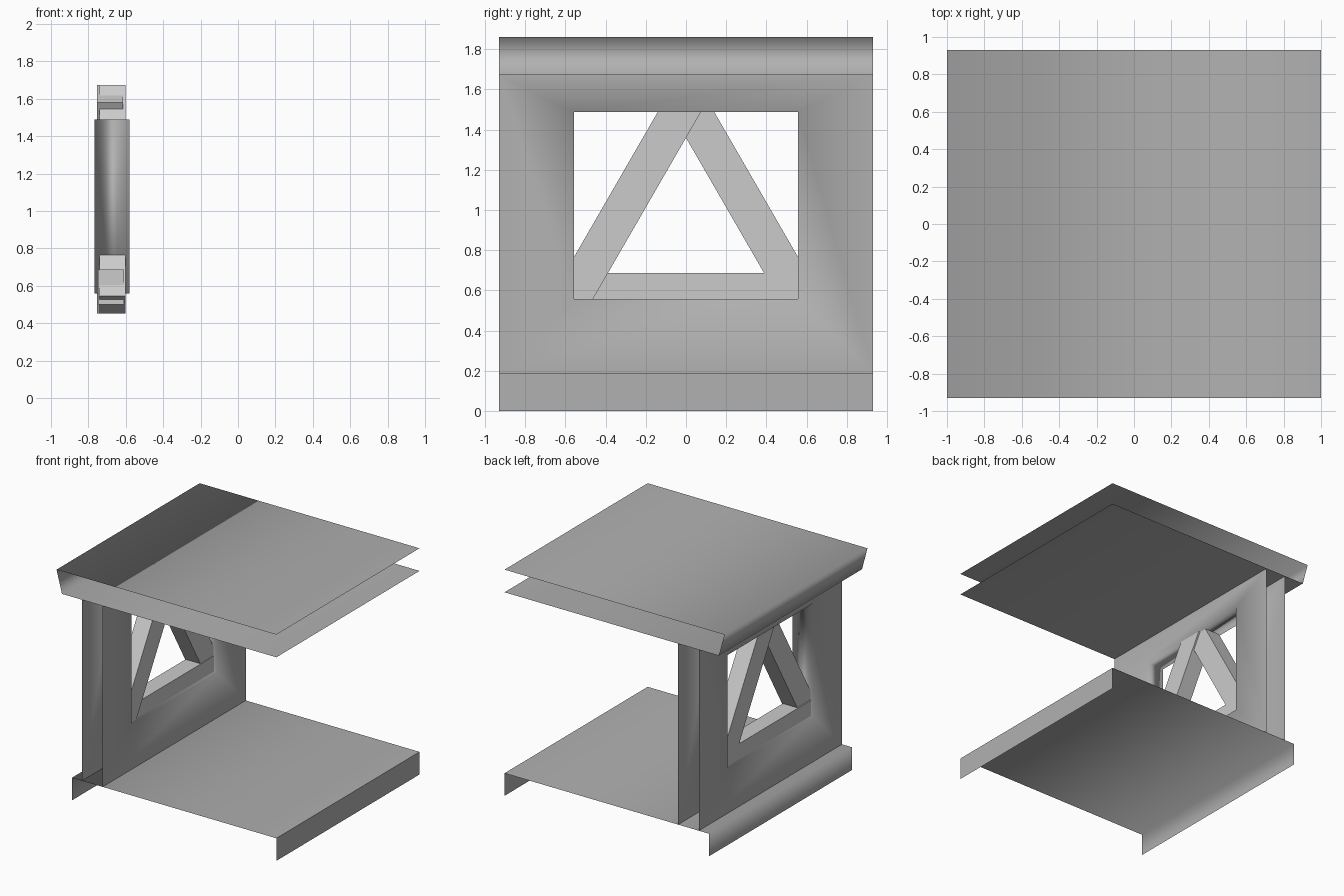
import bpy, bmesh
from math import radians
from mathutils import Matrix

if "Cube" in bpy.data.objects:
    bpy.data.objects.remove(bpy.data.objects["Cube"])

U = 0.186          # module: slab thickness, beam width
H = 5 * U          # half depth in y

# Darker grey of the slabs and wall
dark_grey = bpy.data.materials.new("dark_grey")
dark_grey.diffuse_color = (0.44, 0.44, 0.44, 1)
dark_grey.use_nodes = True
dark_grey.node_tree.nodes["Principled BSDF"].inputs["Base Color"].default_value = dark_grey.diffuse_color


def make_object(name, bm, smooth=True, material=None):
    mesh = bpy.data.meshes.new(name)
    for f in bm.faces:
        f.smooth = smooth
    bm.to_mesh(mesh)
    bm.free()
    if material:
        mesh.materials.append(material)
    obj = bpy.data.objects.new(name, mesh)
    bpy.context.collection.objects.link(obj)
    return obj


def sheet(name, profile, sharp_x=None):
    """Open sheet: an (x, z) profile stretched along y."""
    bm = bmesh.new()
    rows = [[bm.verts.new((x, y, z)) for y in (-H, H)] for x, z in profile]
    for a, b in zip(rows, rows[1:]):
        bm.faces.new((a[0], b[0], b[1], a[1]))
    for e in bm.edges:
        if sharp_x is not None and all(abs(v.co.x - sharp_x) < 1e-4 for v in e.verts):
            e.smooth = False
    return make_object(name, bm, material=dark_grey)


# Floor: top sheet with a lip at each end, open below and at the sides
sheet("floor_slab", [(-0.86, 0), (-0.86, U), (1, U), (1, 0)], sharp_x=1)

# Roof: two sheets joined by a slanted end, open elsewhere
sheet("roof_slab", [(1, 9 * U), (-0.95, 9 * U), (-1, 10 * U), (1, 10 * U)])

# Wall: two sheets with a window, joined by the window reveal
bm = bmesh.new()


def ring(x, half, z0, z1):
    return [bm.verts.new((x, y, z)) for y, z in
            ((-half, z0), (half, z0), (half, z1), (-half, z1))]


back_out, front_out = (ring(x, H, U, 9 * U) for x in (-0.768, -0.58))
back_in, front_in = (ring(x, 3 * U, 3 * U, 8 * U) for x in (-0.768, -0.58))
for i in range(4):
    j = (i + 1) % 4
    bm.faces.new((front_out[i], front_out[j], front_in[j], front_in[i]))
    bm.faces.new((front_in[i], front_in[j], back_in[j], back_in[i]))
    bm.faces.new((back_in[i], back_in[j], back_out[j], back_out[i]))
make_object("window_wall", bm, material=dark_grey)

# Triangular window brace: three overlapping beams around one centre
RADIUS = 0.321
for name, angle, x, z in (("brace_bottom", 0, -0.679, 0.914),
                          ("brace_right", 120, -0.684, 0.903),
                          ("brace_left", 240, -0.670, 0.903)):
    bm = bmesh.new()
    bmesh.ops.create_cube(bm, size=1)
    bm.transform(Matrix.Translation((x, 0, z))
                 @ Matrix.Rotation(radians(angle), 4, 'X')
                 @ Matrix.Translation((0, 0, -RADIUS))
                 @ Matrix.Diagonal((0.75 * U, 7 * U, U, 1)))
    make_object(name, bm, smooth=False)
